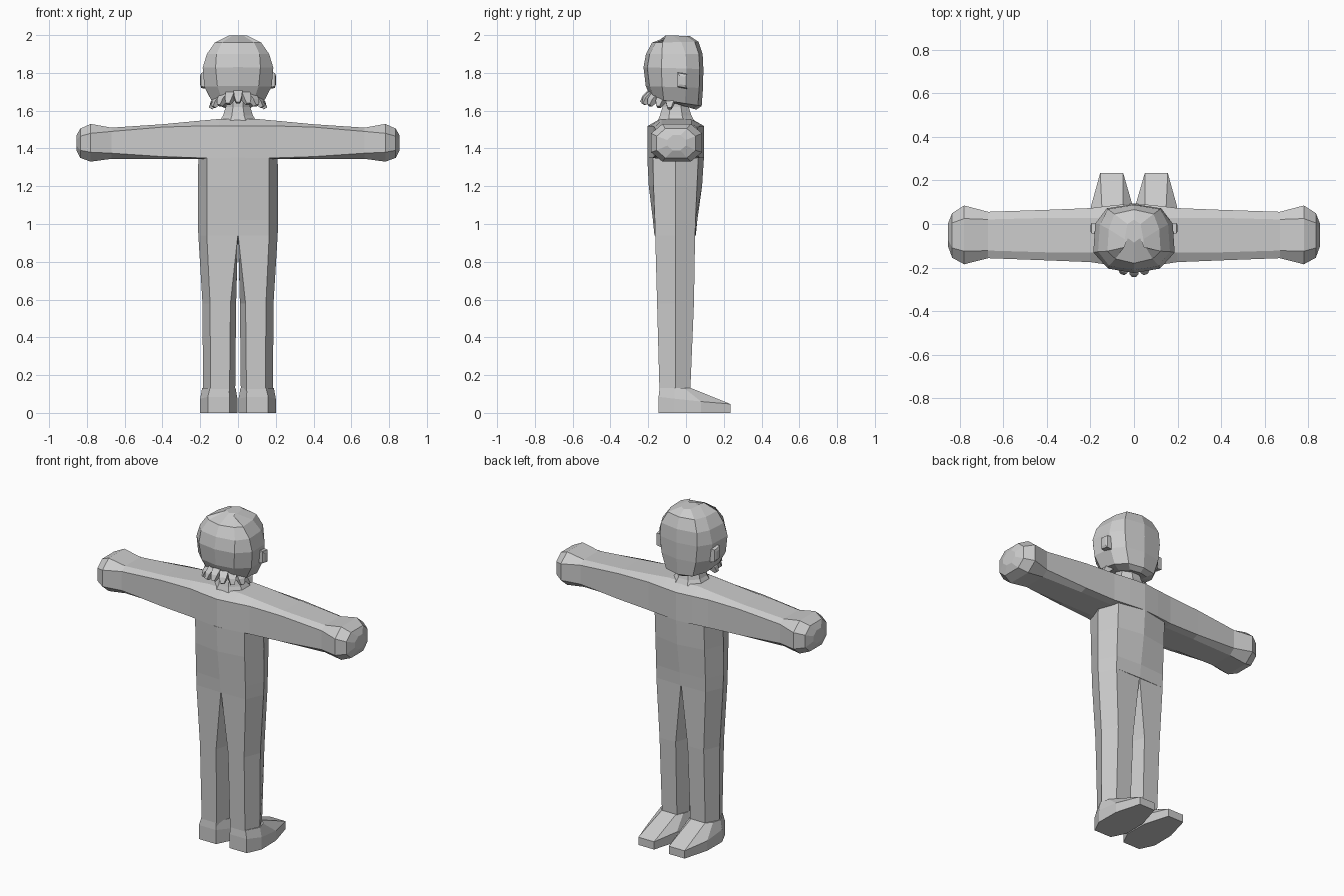
import bpy, bmesh, math
from mathutils import Vector

if "Cube" in bpy.data.objects:
    bpy.data.objects.remove(bpy.data.objects["Cube"])

grey = bpy.data.materials.new("plain grey")
grey.diffuse_color = (0.6, 0.6, 0.6, 1)
grey.use_nodes = True
grey.node_tree.nodes["Principled BSDF"].inputs["Base Color"].default_value = grey.diffuse_color


def loft(name, rings):
    """Skin a list of equal-length point rings and cap both ends."""
    bm = bmesh.new()
    vs = [[bm.verts.new(p) for p in r] for r in rings]
    n = len(vs[0])
    for a, b in zip(vs, vs[1:]):
        for i in range(n):
            j = (i + 1) % n
            bm.faces.new((a[i], a[j], b[j], b[i]))
    bm.faces.new(vs[0])
    bm.faces.new(vs[-1])
    bmesh.ops.recalc_face_normals(bm, faces=bm.faces)
    me = bpy.data.meshes.new(name)
    bm.to_mesh(me)
    bm.free()
    me.materials.append(grey)
    ob = bpy.data.objects.new(name, me)
    bpy.context.collection.objects.link(ob)
    return ob


def pair(name, rings):
    """Build a part on +x and its mirror image on -x."""
    loft(name + "_right", rings)
    loft(name + "_left", [[(-x, y, z) for x, y, z in r] for r in rings])


# Torso: eight sided, bulging along the centre line
def torso_ring(z, w, flat, yb, ybc, yf, yfc):
    return [(0, ybc, z), (flat, yb, z), (w, -.055, z), (flat, yf, z),
            (0, yfc, z), (-flat, yf, z), (-w, -.055, z), (-flat, yb, z)]


loft("torso", [torso_ring(*r) for r in (
    (.94, .21, .165, -.163, -.167, .048, .052),
    (1.02, .213, .165, -.165, -.175, .05, .06),
    (1.2, .212, .165, -.172, -.197, .058, .085),
    (1.352, .21, .165, -.175, -.205, .065, .095))])


# Legs: six sided columns
def leg_ring(z, inner, flat_in, flat_out, outer, yb, yf):
    ym = -.055
    return [(flat_in, yb, z), (flat_out, yb, z), (outer, ym, z),
            (flat_out, yf, z), (flat_in, yf, z), (inner, ym, z)]


pair("leg", [leg_ring(*r) for r in (
    (.1, .015, .045, .145, .185, -.14, .022),
    (.58, .01, .04, .148, .188, -.153, .042),
    (.94, 0, .001, .165, .21, -.163, .048))])

# Feet: sole, side rim and sloping top, all eight sided
sole = [(.045, -.145), (.16, -.145), (.2, -.06), (.198, .08),
        (.155, .235), (.05, .235), (.005, .08), (.003, -.06)]
rim_z = [.085, .085, .075, .06, .047, .047, .06, .075]
ankle = [(.048, -.14), (.148, -.14), (.19, -.06), (.175, -.01),
         (.145, .025), (.05, .025), (.025, -.01), (.013, -.06)]
pair("foot", [[(x, y, 0) for x, y in sole],
              [(x, y, z) for (x, y), z in zip(sole, rim_z)],
              [(x, y, .132) for x, y in ankle]])


# Arms, shoulders and hands: one chamfered tube along x
def arm_ring(x, y0, y1, z0, z1, cy, ct, cb):
    return [(x, y0 + cy, z0), (x, y1 - cy, z0), (x, y1, z0 + cb),
            (x, y1, z1 - ct), (x, y1 - cy, z1), (x, y0 + cy, z1),
            (x, y0, z1 - ct), (x, y0, z0 + cb)]


arm = [(.1, -.19, .085, 1.345, 1.556, .06, .037, .005),
       (.2, -.175, .073, 1.345, 1.547, .045, .028, .005),
       (.4, -.167, .065, 1.345, 1.528, .037, .015, .012),
       (.67, -.157, .056, 1.345, 1.51, .035, .02, .03),
       (.78, -.185, .085, 1.33, 1.53, .06, .05, .05),
       (.835, -.155, .05, 1.35, 1.505, .045, .04, .04),
       (.855, -.1, .0, 1.39, 1.47, .03, .025, .025)]
centre = (0, -.203, .095, 1.345, 1.556, .065, .037, .005)
loft("arms", [arm_ring(-s[0], *s[1:]) for s in reversed(arm)]
     + [arm_ring(*centre)] + [arm_ring(*s) for s in arm])


# Neck: tapered eight sided column
def neck_ring(z, w, y0, y1):
    c = (y0 + y1) / 2
    d = (y1 - y0) / 2
    return [(w * math.cos(a), c + d * math.sin(a), z)
            for a in (math.radians(22.5 + 45 * i) for i in range(8))]


loft("neck", [neck_ring(*r) for r in (
    (1.54, .11, -.16, .055), (1.575, .085, -.145, .035),
    (1.62, .07, -.13, .02), (1.7, .068, -.13, .02))])


# Head: ten sided rings, tilted towards the chin; back and front heights differ
def head_ring(zb, zf, w, back, front, fw):
    half = [(fw * .95, back + .02), (w, back * .45 + front * .55 - .08),
            (w * .95, front - .09), (fw, front - .02)]
    pts = [(0, back)] + half + [(0, front)] + [(-x, y) for x, y in reversed(half)]
    return [(x, y, zb + (zf - zb) * (y - back) / (front - back)) for x, y in pts]


loft("head", [head_ring(*r) for r in (
    (1.66, 1.605, .085, -.13, .055, .06),
    (1.665, 1.625, .14, -.185, .083, .09),
    (1.73, 1.72, .178, -.213, .09, .115),
    (1.83, 1.82, .187, -.225, .092, .125),
    (1.9, 1.9, .165, -.212, .088, .12),
    (1.96, 1.965, .122, -.18, .066, .09),
    (1.998, 1.995, .045, -.085, .02, .03))])

# Ears: small tapered blocks
pair("ear", [[(x, -.02 + s * sy, 1.76 + t * sz) for s, t in
              ((-1, -.8), (1, -1), (1, .8), (-1, 1))]
             for x, sy, sz in ((.165, .026, .045), (.195, .024, .04), (.2, .014, .025))])

# Hair locks: tapered prisms flaring out around the nape
for i in range(9):
    a = math.radians(-90 + (i - 4) * 21)
    out = Vector((math.cos(a), math.sin(a), 0))
    side = Vector((-out.y, out.x, 0))
    drop = .03 * abs(i - 4) / 4
    rings = []
    for r, z, w, t in ((.115, 1.695, .024, .018), (.145, 1.668, .02, .016),
                       (.165, 1.642, .01, .008)):
        c = Vector((0, -.07, z - drop)) + out * r
        c.x *= .88
        up = out * t + Vector((0, 0, t * .6))
        rings.append([c + side * w + up, c - side * w + up,
                      c - side * w - up, c + side * w - up])
    loft("hair_lock_%d" % (i + 1), rings)
